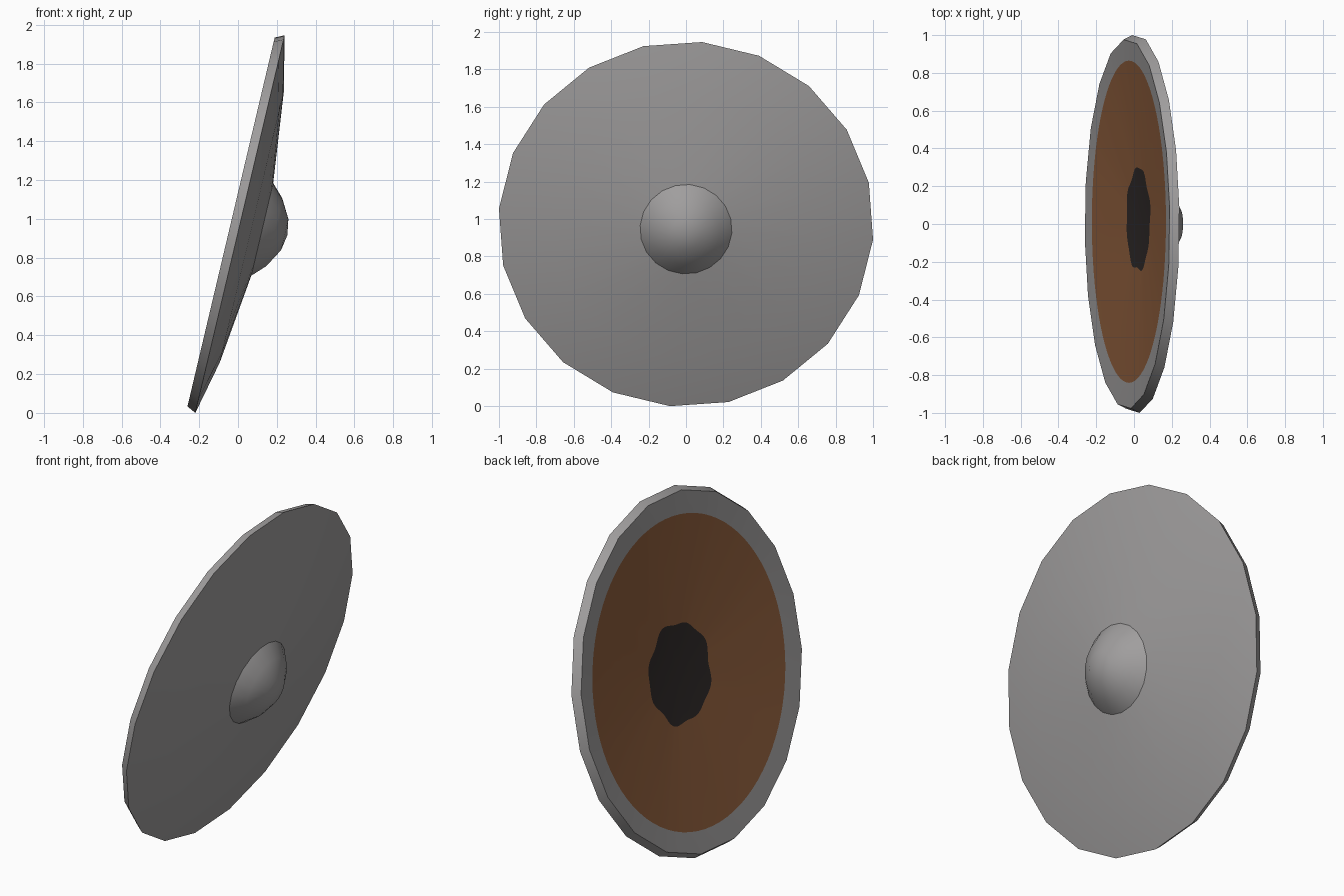
import bpy, math
from mathutils import Vector

if "Cube" in bpy.data.objects:
    bpy.data.objects.remove(bpy.data.objects["Cube"])

TILT = math.radians(13.3)
N = Vector((math.cos(TILT), 0, -math.sin(TILT)))   # shield axis, towards its face
T = Vector((math.sin(TILT), 0, math.cos(TILT)))    # up along the shield
Y = Vector((0, 1, 0))
C = Vector((0.01, 0, 0.973))                       # centre of the front rim
PHASE = math.radians(4.9)


def material(name, rgb):
    m = bpy.data.materials.new(name)
    m.diffuse_color = (*rgb, 1)
    m.use_nodes = True
    m.node_tree.nodes["Principled BSDF"].inputs["Base Color"].default_value = m.diffuse_color
    return m


steel = material("grey_steel", (0.35, 0.34, 0.34))
leather = material("brown_leather", (0.28, 0.115, 0.047))
dark = material("black_patch", (0.03, 0.024, 0.023))


def ring(radius, height, segs, shift=0.0):
    """Points of one ring; radius may be a number or a function of the index."""
    pts = []
    for i in range(segs):
        a = PHASE + 2 * math.pi * i / segs
        r = radius(i) if callable(radius) else radius
        pts.append(C + N * height + T * (r * math.cos(a)) + Y * (r * math.sin(a) + shift))
    return pts


def lathe(name, rings, mats, band_mats, apex=None, front=True):
    """Skin rings listed from outside to inside, optionally closed by an apex."""
    segs = len(rings[0])
    verts = [p for r in rings for p in r]
    faces, idx = [], []
    for k in range(len(rings) - 1):
        for i in range(segs):
            j = (i + 1) % segs
            faces.append((k * segs + i, k * segs + j, (k + 1) * segs + j, (k + 1) * segs + i))
            idx.append(band_mats[k])
    if apex is not None:
        verts.append(apex)
        base = (len(rings) - 1) * segs
        for i in range(segs):
            faces.append((base + i, base + (i + 1) % segs, len(verts) - 1))
            idx.append(band_mats[-1])
    if front:
        faces = [f[::-1] for f in faces]
    me = bpy.data.meshes.new(name)
    me.from_pydata(verts, [], faces)
    for m in mats:
        me.materials.append(m)
    for p, i in zip(me.polygons, idx):
        p.material_index = i
    ob = bpy.data.objects.new(name, me)
    bpy.context.collection.objects.link(ob)
    bpy.ops.object.select_all(action='DESELECT')
    ob.select_set(True)
    bpy.context.view_layer.objects.active = ob
    bpy.ops.object.shade_smooth_by_angle(angle=math.radians(30))
    return ob


# Rim band and domed face
R_BACK, H_BACK = 0.98, -0.047
profile = [(R_BACK, H_BACK), (1.0037, 0), (0.72, 0.063), (0.246, 0.118)]
lathe("shield_face", [ring(r, h, 20) for r, h in profile], [steel], [0, 0, 0])

# Round boss in the middle of the face
profile = [(0.246, 0.118), (0.18, 0.182), (0.083, 0.237)]
lathe("boss", [ring(r, h, 20) for r, h in profile], [steel], [0, 0, 0],
      apex=C + N * 0.251)

# Hollow back: grey border, brown lining, ragged black patch
SEGS = 80


def rim_radius(i):
    # follows the straight sides of the 20-sided rim
    a = math.pi / 20
    return R_BACK * math.cos(a) / math.cos((i % 4) * math.pi / 40 - a)


def ragged(i):
    a = 2 * math.pi * i / SEGS
    return 0.272 + 0.009 * math.sin(8 * a) + 0.007 * math.sin(5 * a + 1)


lathe("back_lining",
      [ring(rim_radius, H_BACK, SEGS),
       ring(0.853, H_BACK + 0.009, SEGS, 0.012),
       ring(ragged, H_BACK + 0.06, SEGS, 0.025)],
      [steel, leather, dark], [0, 1, 2],
      apex=C + N * (H_BACK + 0.07) + Y * 0.025, front=False)
